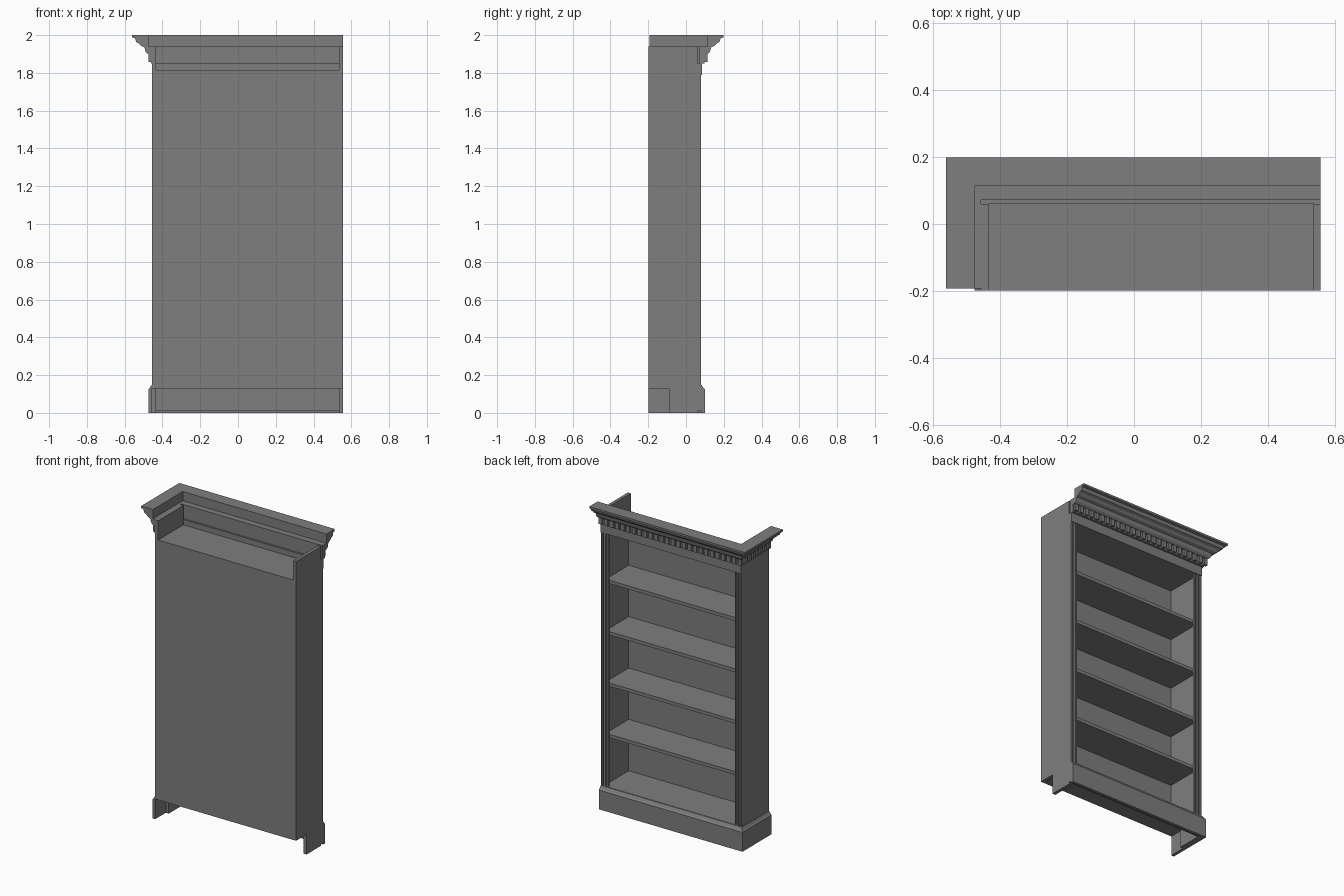
import bpy, bmesh
from mathutils import Vector

cube = bpy.data.objects.get("Cube")
if cube:
    bpy.data.objects.remove(cube, do_unlink=True)

GREY = (0.21, 0.21, 0.21, 1)
mat = bpy.data.materials.new("grey_paint")
mat.use_nodes = True
mat.diffuse_color = GREY
mat.node_tree.nodes["Principled BSDF"].inputs["Base Color"].default_value = GREY

# Main limits of the case; the open side faces +y, the +x side is plain
X0, X1 = -0.455, 0.555
BACK, FRONT, FRIEZE = -0.198, 0.08, 0.093
PANEL = 0.021
INNER0, INNER1 = X0 + PANEL, X1 - PANEL


def finish(name, bm):
    bmesh.ops.recalc_face_normals(bm, faces=bm.faces[:])
    mesh = bpy.data.meshes.new(name)
    bm.to_mesh(mesh)
    bm.free()
    mesh.materials.append(mat)
    obj = bpy.data.objects.new(name, mesh)
    bpy.context.collection.objects.link(obj)
    return obj


def loft(name, rings):
    """Closed solid through a row of matching rings."""
    bm = bmesh.new()
    rows = [[bm.verts.new(p) for p in ring] for ring in rings]
    n = len(rows[0])
    for a, b in zip(rows, rows[1:]):
        for i in range(n):
            j = (i + 1) % n
            bm.faces.new((a[i], a[j], b[j], b[i]))
    bm.faces.new(rows[0])
    bm.faces.new(rows[-1])
    return finish(name, bm)


def box(name, x0, x1, y0, y1, z0, z1):
    corners = [(y0, z0), (y1, z0), (y1, z1), (y0, z1)]
    return loft(name, [[(x, y, z) for y, z in corners] for x in (x0, x1)])


def moulding(name, profile, y_base, y_end):
    """Sweep (offset, height) along the open side and round the -x corner."""
    return loft(name, [
        [(X1, y_base + e, z) for e, z in profile],
        [(X0 - e, y_base + e, z) for e, z in profile],
        [(X0 - e, y_end, z) for e, z in profile]])


# Side panels, notched at the lower back for the skirting
side = [(BACK, 0.13), (-0.09, 0.13), (-0.09, 0), (0.06, 0), (0.06, 1.94), (BACK, 1.94)]
for name, xa, xb in (("right_side", X0, INNER0), ("left_side", INNER1, X1)):
    loft(name, [[(x, y, z) for y, z in side] for x in (xa, xb)])

# Back panel, then bottom board, shelves and top board at even spacing
box("back_panel", INNER0, INNER1, BACK, -0.176, 0.13, 1.815)
STEP = 0.333
for i in range(6):
    top = 0.15 + i * STEP
    name = {0: "bottom_board", 5: "top_board"}.get(i, "shelf_%d" % i)
    box(name, INNER0, INNER1, -0.176, 0.06, top - 0.022, top)

# Beaded stiles beside the opening
WIDTH = 0.05
bead = [(0, 0.06), (0, 0.08), (0.01, 0.08), (0.013, 0.072), (0.018, 0.072),
        (0.021, 0.08), (0.033, 0.08), (0.036, 0.072), (0.041, 0.072),
        (0.044, 0.078), (WIDTH, 0.078), (WIDTH, 0.06)]
for name, x, sign in (("right_stile", X0, 1), ("left_stile", X1, -1)):
    loft(name, [[(x + sign * u, y, z) for u, y in bead] for z in (0.15, 1.79)])

# Rails across the opening
box("bottom_rail", X0, X1, 0.06, FRONT, 0.01, 0.15)
box("frieze", X0, X1, 0.06, 0.085, 1.79, 1.85)
box("upper_frieze", X0, X1, 0.072, FRIEZE, 1.85, 1.94)

# Skirting with a chamfered top
moulding("plinth", [(0, 0), (0.02, 0), (0.02, 0.125), (0.012, 0.132),
                    (0.003, 0.148), (0, 0.148)], FRONT, BACK)

# Stepped crown
crown = [(0, 1.9), (0.022, 1.9), (0.034, 1.912), (0.04, 1.935), (0.058, 1.943),
         (0.068, 1.955), (0.084, 1.963), (0.09, 1.983), (0.105, 1.987),
         (0.105, 2), (0.02, 2), (0.02, 1.94), (0, 1.94)]
moulding("crown", crown, FRIEZE, BACK + 0.006)
moulding("dentil_backing", [(0, 1.85), (0.006, 1.85), (0.006, 1.9), (0, 1.9)], FRIEZE, BACK)

# Dentils below the crown on the open side and the -x side
bm = bmesh.new()


def dentil(x, y, sx, sy):
    made = bmesh.ops.create_cube(bm, size=1)["verts"]
    for v in made:
        v.co = Vector((x + v.co.x * sx, y + v.co.y * sy, 1.879 + v.co.z * 0.044))


PITCH, SIZE, DEEP = 0.04, 0.024, 0.02
for i in range(26):
    dentil(X0 - 0.008 + i * PITCH, FRIEZE + DEEP / 2, SIZE, DEEP)
for i in range(7):
    dentil(X0 - DEEP / 2, FRIEZE + 0.008 - (i + 1) * PITCH, DEEP, SIZE)
finish("dentils", bm)
